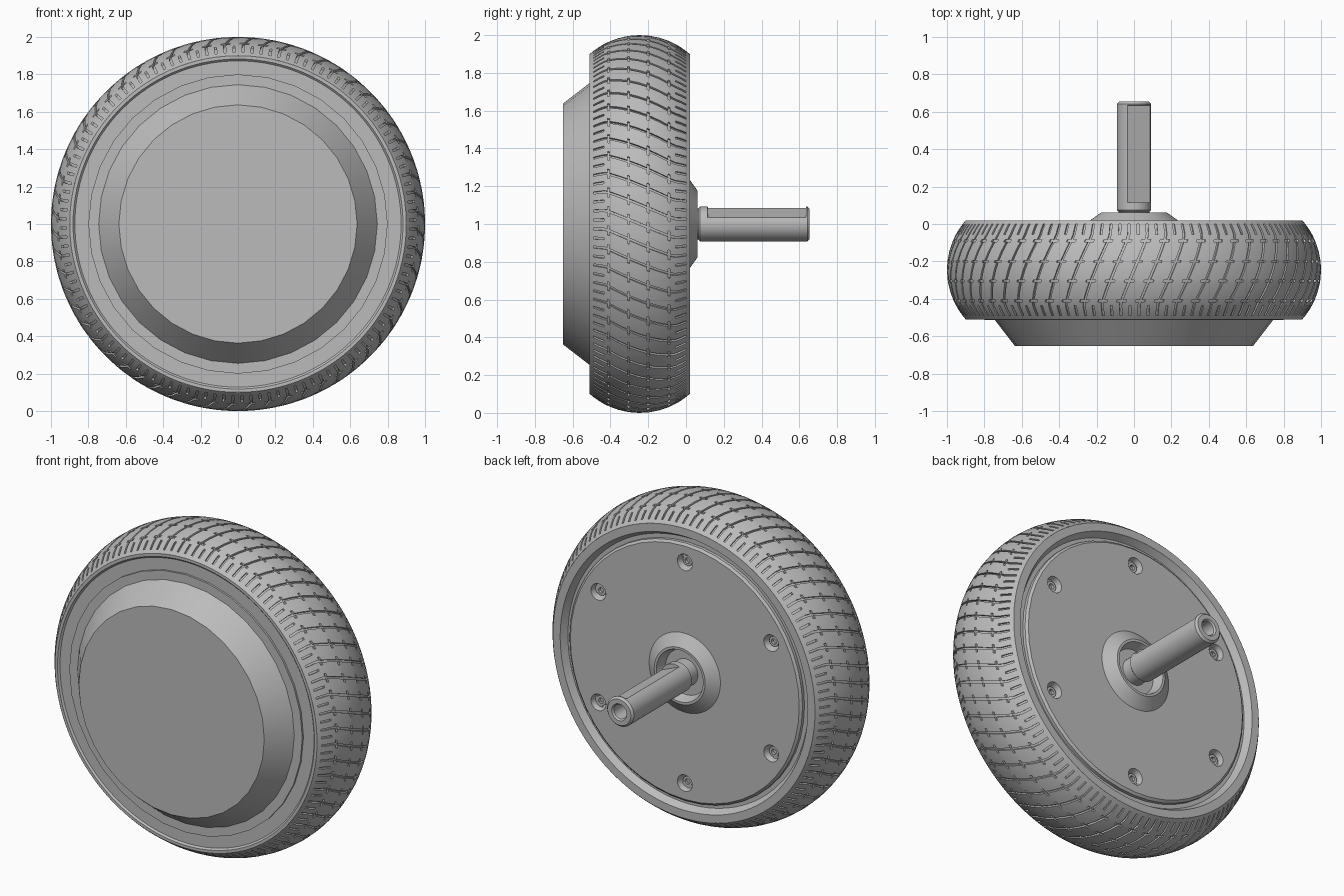
import bpy, bmesh
from math import sin, cos, pi, radians, sqrt
from mathutils import Vector

if "Cube" in bpy.data.objects:
    bpy.data.objects.remove(bpy.data.objects["Cube"])

GREY = (0.5, 0.5, 0.5, 1)
mat = bpy.data.materials.new("plain_grey")
mat.use_nodes = True
mat.diffuse_color = GREY
mat.node_tree.nodes["Principled BSDF"].inputs["Base Color"].default_value = GREY

AXLE_Z = 1.0
MID_Y = -0.245


def finish(bm, name, angle=30):
    bmesh.ops.remove_doubles(bm, verts=bm.verts, dist=1e-5)
    bmesh.ops.recalc_face_normals(bm, faces=bm.faces)
    mesh = bpy.data.meshes.new(name)
    bm.to_mesh(mesh)
    bm.free()
    mesh.materials.append(mat)
    mesh.shade_smooth()
    mesh.set_sharp_from_angle(angle=radians(angle))
    obj = bpy.data.objects.new(name, mesh)
    bpy.context.collection.objects.link(obj)
    return obj


def lathe_into(bm, profile, segs, cx=0, cz=AXLE_Z, loop=False):
    """Spin (radius, y) points around a line parallel to y."""
    rings = []
    for r, y in profile:
        rings.append([bm.verts.new((cx + r * sin(2 * pi * i / segs), y,
                                    cz + r * cos(2 * pi * i / segs)))
                      for i in range(segs)])
    pairs = list(zip(rings, rings[1:]))
    if loop:
        pairs.append((rings[-1], rings[0]))
    for a, b in pairs:
        for i in range(segs):
            j = (i + 1) % segs
            bm.faces.new((a[i], a[j], b[j], b[i]))


def lathe(name, profile, segs, **kw):
    bm = bmesh.new()
    lathe_into(bm, profile, segs, **kw)
    # Collapse rings that sit on the axis
    bmesh.ops.remove_doubles(bm, verts=bm.verts, dist=1e-5)
    bmesh.ops.dissolve_degenerate(bm, edges=bm.edges, dist=1e-6)
    return finish(bm, name)


# Tyre tread: a skewed grid whose groove cells are pushed inwards
PITCHES = 60
COLS = (-0.06, 0.06, 0.25, 0.44, 0.56, 0.75)
DASHES = (-0.41, -0.305, -0.2, -0.09)
rows = [-0.51, -0.49, -0.46, -0.435, -0.36, -0.25, -0.145, -0.055, -0.028, 0.0, 0.02]
rows = sorted(rows + [d + e for d in DASHES for e in (-0.006, 0.006)])


def tread_point(turn, y):
    d = y - MID_Y
    r = 0.6 + sqrt(0.16 - d * d)
    a = 2 * pi * turn / PITCHES + 0.42 * max(-0.18, min(0.18, d))
    return (r * sin(a), y, AXLE_Z + r * cos(a))


bm = bmesh.new()
turns = [p + c for p in range(PITCHES) for c in COLS]
grid = [[bm.verts.new(tread_point(t, y)) for t in turns] for y in rows]
grooves = []
for k in range(len(rows) - 1):
    mid = (rows[k] + rows[k + 1]) / 2
    if mid < -0.49 or mid > 0:
        cut = ()                      # plain shoulder
    elif mid < -0.435 or mid > -0.055:
        cut = (0, 3)                  # short shoulder slots
    elif min(abs(mid - d) for d in DASHES) < 0.003:
        cut = (0, 1, 5)               # cross dashes
    else:
        cut = (0,)                    # slanted grooves
    for i in range(len(turns)):
        j = (i + 1) % len(turns)
        f = bm.faces.new((grid[k][i], grid[k][j], grid[k + 1][j], grid[k + 1][i]))
        if i % len(COLS) in cut:
            grooves.append(f)
bmesh.ops.recalc_face_normals(bm, faces=bm.faces)
out = bmesh.ops.extrude_face_region(bm, geom=grooves)
for v in (g for g in out["geom"] if isinstance(g, bmesh.types.BMVert)):
    inward = Vector((-v.co.x, 0, AXLE_Z - v.co.z)).normalized()
    v.co += inward * 0.012
left_over = [f for f in grooves if f.is_valid]
if left_over:
    bmesh.ops.delete(bm, geom=left_over, context="FACES_ONLY")
finish(bm, "tyre_tread")

# Tyre sidewalls and rim seat
lathe("tyre_sidewalls",
      [(0.8996, -0.51), (0.882, -0.51), (0.872, -0.5), (0.7, -0.5),
       (0.7, -0.02), (0.825, -0.02), (0.85, 0.02), (0.8996, 0.02)],
      120, loop=True)

# Front motor cover with sloped shoulder
lathe("front_cover",
      [(0, -0.3), (0.8, -0.3), (0.8, -0.512), (0.745, -0.512),
       (0.637, -0.652), (0, -0.652)], 32)

# Rear cover with raised boss around the axle
rear = lathe("rear_cover",
             [(0, -0.2), (0.8, -0.2), (0.8, 0.0), (0.786, 0.012), (0.245, 0.012),
              (0.175, 0.062), (0.16, 0.062), (0.14, 0.0), (0, 0.0)], 48)

# Six countersunk screw holes, each with a socket screw
bolts = [(0.685 * sin(k * pi / 3), AXLE_Z + 0.685 * cos(k * pi / 3)) for k in range(6)]
bm = bmesh.new()
for x, z in bolts:
    lathe_into(bm, [(0, -0.04), (0.036, -0.04), (0.052, 0.014), (0.052, 0.05), (0, 0.05)],
               20, cx=x, cz=z)
bmesh.ops.remove_doubles(bm, verts=bm.verts, dist=1e-5)
bmesh.ops.dissolve_degenerate(bm, edges=bm.edges, dist=1e-6)
cutter = finish(bm, "screw_hole_cutter")
cutter.hide_render = True
mod = rear.modifiers.new("screw_holes", "BOOLEAN")
mod.operation = "DIFFERENCE"
mod.solver = "EXACT"
mod.object = cutter
bpy.context.view_layer.objects.active = rear
bpy.ops.object.modifier_apply(modifier=mod.name)
bpy.data.objects.remove(cutter)
rear.data.set_sharp_from_angle(angle=radians(30))

for n, (x, z) in enumerate(bolts):
    lathe(f"cover_screw_{n + 1}",
          [(0, -0.06), (0.032, -0.06), (0.032, -0.014), (0.017, -0.014),
           (0.017, -0.032), (0, -0.032)], 12, cx=x, cz=z)

# Hollow axle with one milled flat
FLAT_START, FLAT_END = 0.115, 0.635
axle = lathe("axle",
             [(0, -0.1), (0.082, -0.1), (0.082, 0.065), (0.092, 0.075),
              (0.092, FLAT_START), (0.092, FLAT_START + 0.001),
              (0.092, FLAT_END - 0.001), (0.092, FLAT_END), (0.092, 0.642),
              (0.08, 0.655), (0.052, 0.655), (0.044, 0.645), (0.044, 0.3), (0, 0.3)], 32)
flat_dir = Vector((cos(radians(67.5)), 0, sin(radians(67.5))))
for v in axle.data.vertices:
    over = (v.co - Vector((0, 0, AXLE_Z))).dot(flat_dir) - 0.065
    if over > 0 and FLAT_START + 0.0005 < v.co.y < FLAT_END - 0.0005:
        v.co -= flat_dir * over
axle.data.update()
axle.data.set_sharp_from_angle(angle=radians(25))
